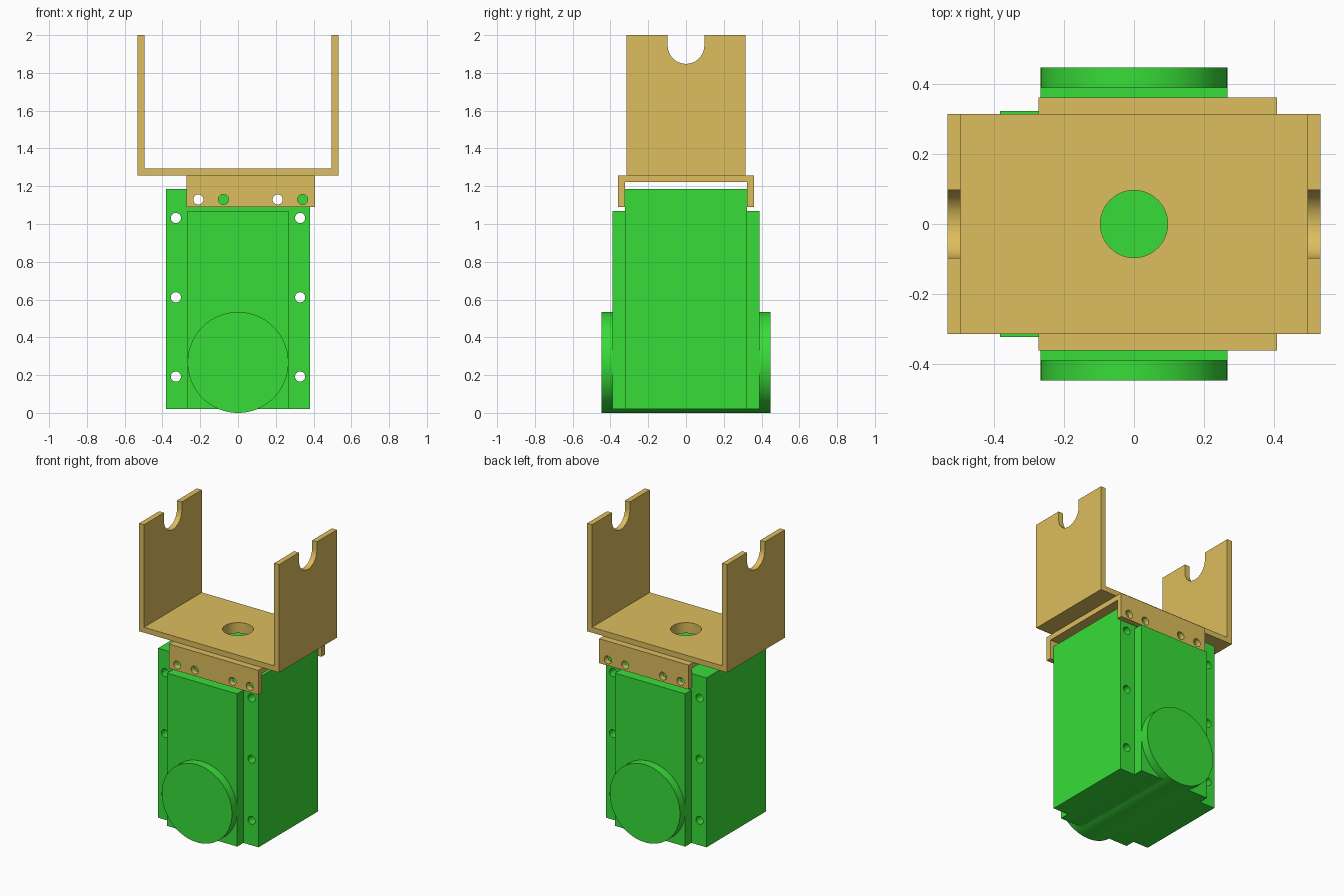
import bpy, bmesh, math

if "Cube" in bpy.data.objects:
    bpy.data.objects.remove(bpy.data.objects["Cube"])


def material(name, color):
    m = bpy.data.materials.new(name)
    m.diffuse_color = color
    m.use_nodes = True
    m.node_tree.nodes["Principled BSDF"].inputs["Base Color"].default_value = m.diffuse_color
    return m


GREEN = material("green_paint", (0.04, 0.72, 0.04, 1))
TAN = material("tan_metal", (0.72, 0.51, 0.11, 1))


def extrude(name, profile, axis, lo, hi, mat=None):
    """Extrude a closed 2D profile along an axis: x -> (y,z), y -> (x,z), z -> (x,y)."""
    place = {"x": lambda a, b, t: (t, a, b),
             "y": lambda a, b, t: (a, t, b),
             "z": lambda a, b, t: (a, b, t)}[axis]
    bm = bmesh.new()
    ends = [[bm.verts.new(place(a, b, t)) for a, b in profile] for t in (lo, hi)]
    n = len(profile)
    bm.faces.new(ends[0])
    bm.faces.new(ends[1])
    for i in range(n):
        j = (i + 1) % n
        bm.faces.new((ends[0][i], ends[0][j], ends[1][j], ends[1][i]))
    bmesh.ops.recalc_face_normals(bm, faces=bm.faces)
    me = bpy.data.meshes.new(name)
    bm.to_mesh(me)
    bm.free()
    ob = bpy.data.objects.new(name, me)
    bpy.context.collection.objects.link(ob)
    if mat:
        me.materials.append(mat)
    return ob


def rect(a0, a1, b0, b1):
    return [(a0, b0), (a1, b0), (a1, b1), (a0, b1)]


def arc(ca, cb, r, n, start=0.0, sweep=2 * math.pi, closed=True):
    steps = n if closed else n - 1
    return [(ca + r * math.cos(start + sweep * i / steps),
             cb + r * math.sin(start + sweep * i / steps)) for i in range(n)]


def boolean(target, tool, op="DIFFERENCE"):
    mod = target.modifiers.new(op.lower(), "BOOLEAN")
    mod.operation, mod.object, mod.solver = op, tool, "EXACT"
    bpy.context.view_layer.objects.active = target
    bpy.ops.object.modifier_apply(modifier=mod.name)
    bpy.data.objects.remove(tool, do_unlink=True)


def drill(target, points, r):
    """Round holes right through along y."""
    for x, z in points:
        boolean(target, extrude("drill", arc(x, z, r, 24), "y", -0.6, 0.6))


def smooth(ob):
    bpy.ops.object.select_all(action="DESELECT")
    ob.select_set(True)
    bpy.context.view_layer.objects.active = ob
    bpy.ops.object.shade_smooth_by_angle(angle=math.radians(30))


# Gearbox body: main block, raised centre section and cross drum
body = extrude("gearbox_body", rect(-0.382, 0.382, -0.323, 0.323), "z", 0.02, 1.185, GREEN)
boolean(body, extrude("raised_section", rect(-0.267, 0.267, -0.39, 0.39), "z", 0.02, 1.07, GREEN), "UNION")
boolean(body, extrude("drum", arc(0, 0.267, 0.267, 96), "y", -0.447, 0.447, GREEN), "UNION")

# Screw holes in the body's side margins and under the clamp
drill(body, [(sx * 0.329, z) for sx in (-1, 1) for z in (0.192, 0.612, 1.032)], 0.027)
drill(body, [(-0.21, 1.13), (0.21, 1.13)], 0.027)

# Clamp bracket: downward channel over the body
clamp = extrude("clamp_bracket", [
    (-0.361, 1.09), (-0.324, 1.09), (-0.324, 1.222), (0.324, 1.222),
    (0.324, 1.09), (0.361, 1.09), (0.361, 1.258), (-0.361, 1.258)],
    "x", -0.273, 0.408, TAN)
drill(clamp, [(x, 1.13) for x in (-0.21, -0.077, 0.21, 0.342)], 0.027)

# Cradle: upward channel with two tall arms
cradle = extrude("cradle", [
    (-0.532, 1.258), (0.532, 1.258), (0.532, 2.0), (0.495, 2.0),
    (0.495, 1.295), (-0.495, 1.295), (-0.495, 2.0), (-0.532, 2.0)],
    "y", -0.314, 0.314, TAN)

# Round-bottomed slots in the arm tops
slot = arc(0, 1.945, 0.097, 33, math.pi, math.pi, closed=False) + [(0.097, 2.1), (-0.097, 2.1)]
boolean(cradle, extrude("slot", slot, "x", -0.7, 0.7))

# Centre hole through cradle floor and clamp top
for ob in (cradle, clamp):
    boolean(ob, extrude("centre_hole", arc(0, 0, 0.096, 64), "z", 1.2, 1.4))

for ob in (body, clamp, cradle):
    smooth(ob)
